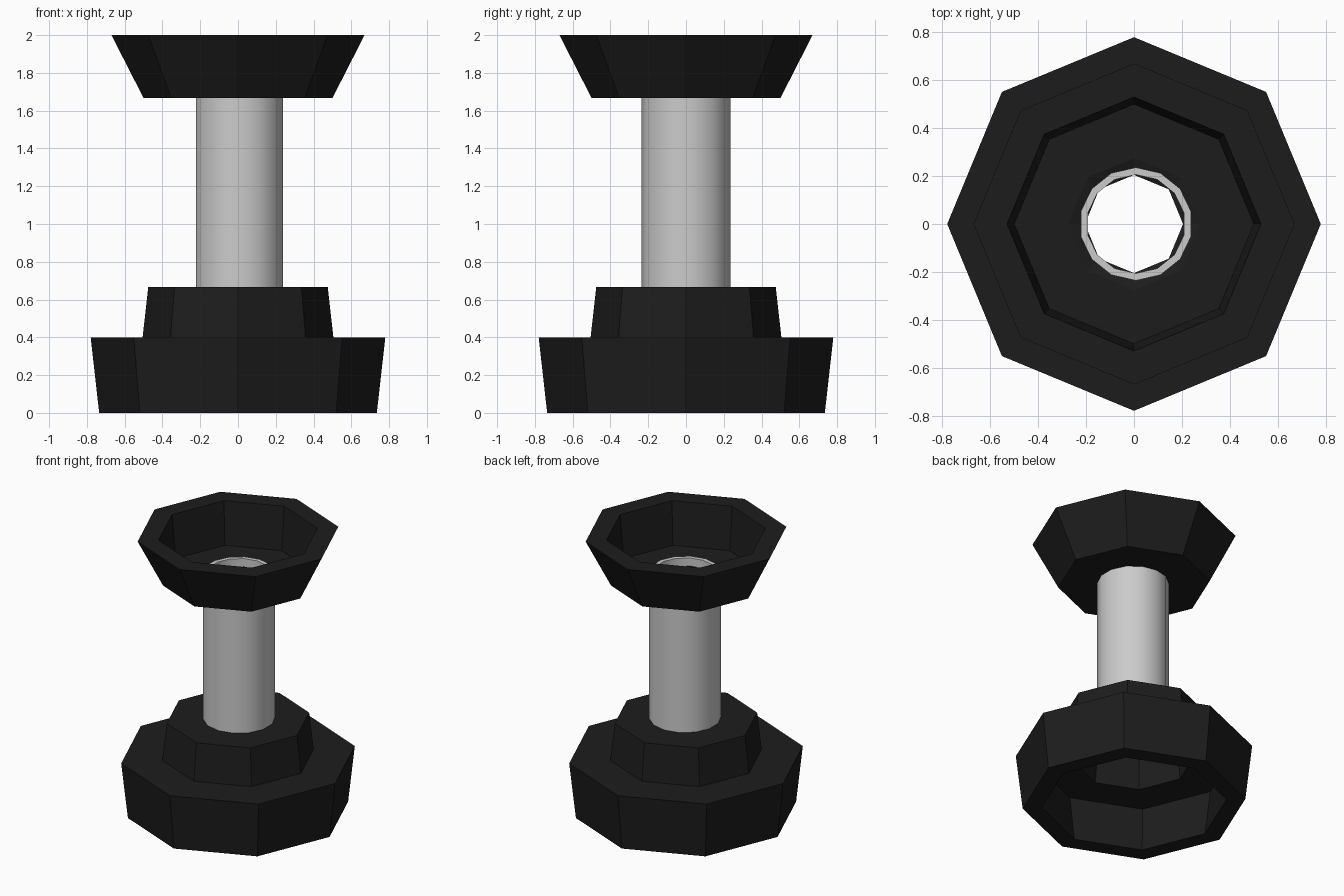
import bpy, bmesh, math

if "Cube" in bpy.data.objects:
    bpy.data.objects.remove(bpy.data.objects["Cube"])

black = bpy.data.materials.new("black")
black.diffuse_color = (0.012, 0.012, 0.012, 1)
black.use_nodes = True
black.node_tree.nodes["Principled BSDF"].inputs["Base Color"].default_value = black.diffuse_color


def ring_solid(name, profile, sides, turn=0.0, x=0.0, mat=None):
    """Revolve a closed (radius, z) profile into a hollow faceted solid."""
    bm = bmesh.new()
    rings = []
    for r, z in profile:
        angles = [turn + 2 * math.pi * i / sides for i in range(sides)]
        rings.append([bm.verts.new((x + r * math.cos(a), r * math.sin(a), z)) for a in angles])
    for k, low in enumerate(rings):
        high = rings[(k + 1) % len(rings)]
        for i in range(sides):
            j = (i + 1) % sides
            bm.faces.new((low[i], low[j], high[j], high[i]))
    bmesh.ops.recalc_face_normals(bm, faces=bm.faces)
    mesh = bpy.data.meshes.new(name)
    bm.to_mesh(mesh)
    bm.free()
    obj = bpy.data.objects.new(name, mesh)
    bpy.context.collection.objects.link(obj)
    if mat:
        mesh.materials.append(mat)
    return obj


# Stepped octagonal base, hollow underneath
ring_solid("base", [
    (0.735, 0), (0.78, 0.4), (0.505, 0.4), (0.475, 0.667), (0.205, 0.667),
    (0.205, 0.61), (0.37, 0.61), (0.395, 0.335), (0.655, 0.335), (0.61, 0),
], 8, mat=black)

# Flared octagonal cup with a bevelled hole in its floor
ring_solid("cup", [
    (0.205, 1.667), (0.5, 1.667), (0.67, 2.0), (0.53, 2.0),
    (0.5, 1.69), (0.275, 1.69),
], 8, mat=black)

# Round tube joining base and cup
tube = ring_solid("tube", [
    (0.236, 0.61), (0.236, 1.73), (0.206, 1.73), (0.206, 0.61),
], 14, turn=math.pi / 14, x=0.008)
bpy.context.view_layer.objects.active = tube
tube.select_set(True)
bpy.ops.object.shade_smooth_by_angle(angle=math.radians(35))
